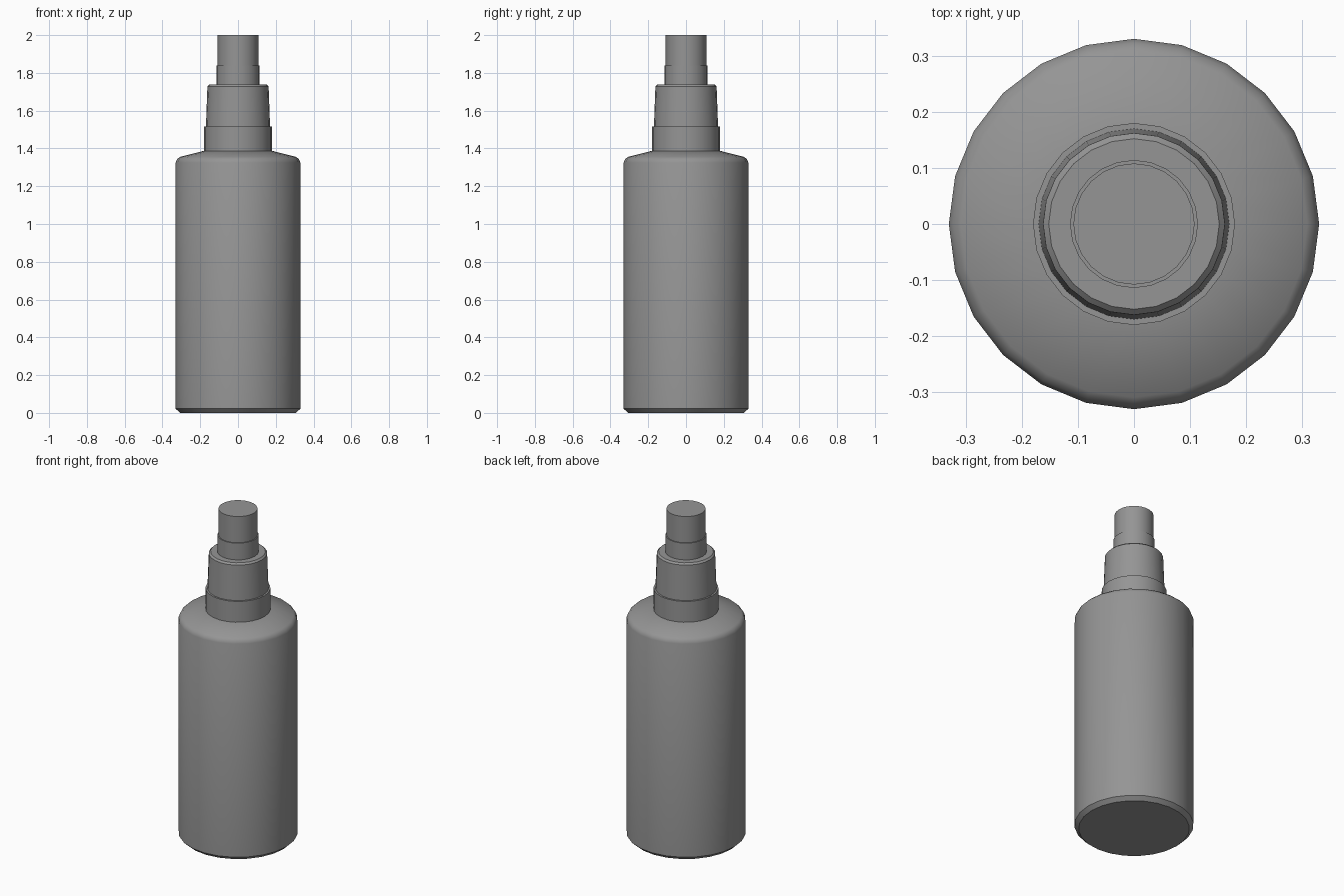
import bpy, bmesh
from math import cos, sin, pi, radians

cube = bpy.data.objects.get("Cube")
if cube:
    bpy.data.objects.remove(cube, do_unlink=True)

SIDES = 24

# Single grey plastic
grey = bpy.data.materials.new("grey plastic")
grey.use_nodes = True
colour = (0.3, 0.3, 0.3, 1)
grey.diffuse_color = colour
grey.node_tree.nodes["Principled BSDF"].inputs["Base Color"].default_value = colour


def lathe(name, profile):
    """Turn a (radius, height) profile about z and cap both ends."""
    bm = bmesh.new()
    rings = []
    for r, z in profile:
        rings.append([bm.verts.new((r * cos(2 * pi * i / SIDES), r * sin(2 * pi * i / SIDES), z))
                      for i in range(SIDES)])
    for low, high in zip(rings, rings[1:]):
        for i in range(SIDES):
            j = (i + 1) % SIDES
            bm.faces.new((low[i], low[j], high[j], high[i]))
    bm.faces.new(rings[0][::-1])
    bm.faces.new(rings[-1])
    mesh = bpy.data.meshes.new(name)
    bm.to_mesh(mesh)
    bm.free()
    mesh.materials.append(grey)
    obj = bpy.data.objects.new(name, mesh)
    bpy.context.collection.objects.link(obj)
    bpy.ops.object.select_all(action='DESELECT')
    obj.select_set(True)
    bpy.context.view_layer.objects.active = obj
    bpy.ops.object.shade_smooth_by_angle(angle=radians(30))
    return obj


# Bottle with chamfered foot and sloping shoulder
lathe("bottle_body", [(0.307, 0), (0.33, 0.022), (0.33, 1.325), (0.323, 1.342),
                      (0.309, 1.355), (0.17, 1.39)])
# Threaded-neck collar
lathe("neck_collar", [(0.18, 1.38), (0.18, 1.515)])
# Tapered sleeve with softened top rim
lathe("pump_sleeve", [(0.17, 1.51), (0.162, 1.728), (0.152, 1.738)])
# Stem and push button
lathe("pump_stem", [(0.114, 1.73), (0.114, 1.84)])
lathe("push_button", [(0.108, 1.835), (0.108, 2.0)])
